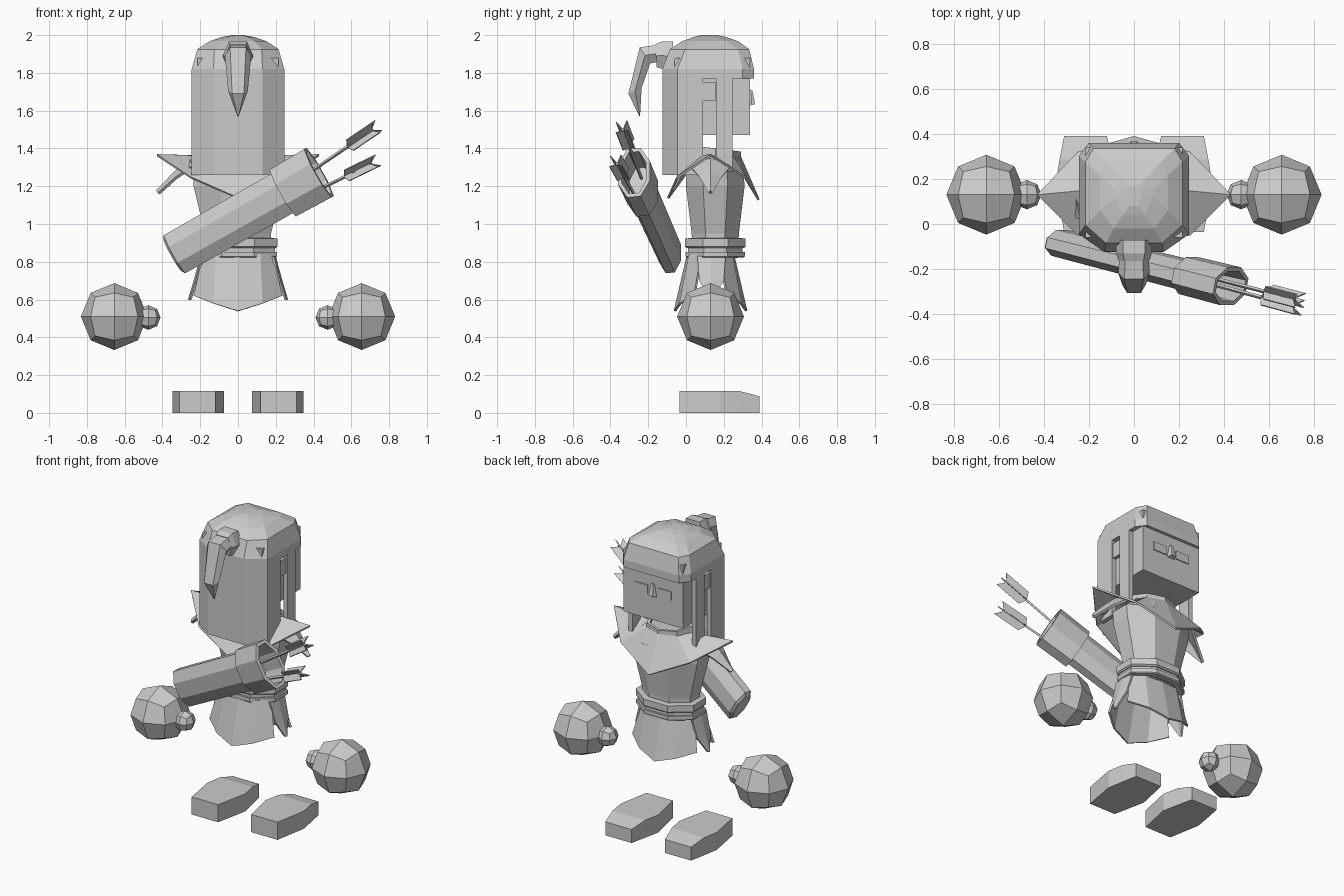
import bpy, bmesh, math
from mathutils import Vector

if "Cube" in bpy.data.objects:
    bpy.data.objects.remove(bpy.data.objects["Cube"])

grey = bpy.data.materials.new("plain_grey")
grey.use_nodes = True
GREY = (0.6, 0.6, 0.6, 1)
grey.diffuse_color = GREY
grey.node_tree.nodes["Principled BSDF"].inputs["Base Color"].default_value = GREY


def finish(name, bm, thick=0):
    bmesh.ops.recalc_face_normals(bm, faces=bm.faces)
    mesh = bpy.data.meshes.new(name)
    bm.to_mesh(mesh)
    bm.free()
    mesh.materials.append(grey)
    ob = bpy.data.objects.new(name, mesh)
    bpy.context.collection.objects.link(ob)
    if thick:
        mod = ob.modifiers.new("thickness", 'SOLIDIFY')
        mod.thickness = thick
    return ob


def loft(name, rings, caps=(True, True), closed=True, thick=0):
    """Skin a row of equal-length point rings."""
    bm = bmesh.new()
    vs = [[bm.verts.new(p) for p in r] for r in rings]
    n = len(vs[0])
    for a, b in zip(vs, vs[1:]):
        for i in range(n if closed else n - 1):
            j = (i + 1) % n
            bm.faces.new((a[i], a[j], b[j], b[i]))
    if caps[0]:
        bm.faces.new(vs[0])
    if caps[1]:
        bm.faces.new(vs[-1])
    return finish(name, bm, thick)


def box(name, x0, x1, y0, y1, z0, z1):
    ring = lambda z: [(x0, y0, z), (x1, y0, z), (x1, y1, z), (x0, y1, z)]
    return loft(name, [ring(z0), ring(z1)])


def oval(rx, ry, z, cy=0.155, n=8):
    return [(rx * math.cos((i + .5) * math.tau / n) / math.cos(math.pi / n),
             cy + ry * math.sin((i + .5) * math.tau / n) / math.cos(math.pi / n), z)
            for i in range(n)]


def ball(name, centre, r):
    bm = bmesh.new()
    bmesh.ops.create_cube(bm, size=2)
    bmesh.ops.subdivide_edges(bm, edges=bm.edges, cuts=1, use_grid_fill=True)
    for v in bm.verts:
        v.co = v.co.normalized() * r + Vector(centre)
    return finish(name, bm)


# Hands, feet and the flaps on each side
for s, side in ((1, "left"), (-1, "right")):
    ball(side + "_hand", (s * .655, .13, .51), .177)
    ball(side + "_thumb", (s * .475, .13, .505), .065)
    rows = [(-.035, .12, .31, .115), (.18, .075, .348, .115),
            (.285, .097, .33, .115), (.39, .12, .31, .088)]
    loft(side + "_foot", [[(s * a, y, 0), (s * b, y, 0), (s * b, y, h), (s * a, y, h)]
                          for y, a, b, h in rows])
    # pointed shoulder flap below the cape
    loft(side + "_shoulder_flap",
         [[(s * .24, .02, 1.31), (s * .26, .13, 1.35), (s * .24, .24, 1.31)],
          [(s * .33, .07, 1.25), (s * .345, .13, 1.27), (s * .33, .19, 1.25)],
          [(s * .425, .12, 1.165), (s * .432, .13, 1.18), (s * .425, .14, 1.165)]],
         (False, False), False, .015)
    # side skirt flap
    loft(side + "_skirt_flap",
         [[(s * .19, .06, .83), (s * .2, .13, .83), (s * .19, .21, .83)],
          [(s * .225, .07, .7), (s * .235, .13, .7), (s * .225, .2, .7)],
          [(s * .258, .12, .6), (s * .265, .13, .6), (s * .258, .14, .6)]],
         (False, False), False, .012)

# Front and back skirt panels
for s, name in ((1, "front_skirt"), (-1, "back_skirt")):
    Y = lambda d: .13 + s * d
    top = [(-.185, .05), (-.12, .115), (0, .125), (.12, .115), (.185, .05)]
    mid = [(-.235, .09, .62), (-.13, .165, .58), (0, .195, .54),
           (.13, .165, .58), (.235, .09, .62)]
    loft(name, [[(x, Y(d), .84) for x, d in top],
                [(x, Y(d), z) for x, d, z in mid]],
         (False, False), False, .012)

# Torso and belt
loft("torso", [oval(.17, .12, .82), oval(.175, .125, .95), oval(.235, .155, 1.2),
               oval(.24, .15, 1.28), oval(.15, .11, 1.36)])
loft("belt_upper", [oval(.2, .15, .872), oval(.208, .16, .88),
                    oval(.208, .16, .922), oval(.19, .14, .925)])
loft("belt_middle", [oval(.195, .145, .845), oval(.195, .145, .875)])
loft("belt_lower", [oval(.2, .15, .822), oval(.206, .157, .828), oval(.206, .157, .852)])

# Pointed cape and collar
edge = [(.43, .13, 1.37), (.25, .32, 1.25), (0, .39, 1.13), (-.25, .32, 1.25),
        (-.43, .13, 1.37), (-.25, -.05, 1.25), (0, -.1, 1.14), (.25, -.05, 1.25)]
neck = [(.16 * math.cos(i * math.pi / 4), .155 + .135 * math.sin(i * math.pi / 4), 1.36)
        for i in range(8)]
loft("cape", [neck, edge], (False, False), thick=.012)
loft("collar", [[(x, y, 1.33) for x, y, z in neck],
                [(x * .95, y, 1.40 - .12 * (y - .155)) for x, y, z in neck]],
     (False, False), thick=.02)

# Head and face
box("head", -.215, .215, -.06, .34, 1.47, 1.88)
for s, side in ((1, "left"), (-1, "right")):
    box(side + "_eye", s * .085 - .05, s * .085 + .05, .33, .346, 1.635, 1.69)
    box(side + "_ear", *sorted((s * .2, s * .238)), .09, .155, 1.65, 1.75)
    box(side + "_sidelock", *sorted((s * .215, s * .245)), .16, .245, 1.3, 1.79)
loft("nose", [[(-.03, .335, 1.625), (.03, .335, 1.625), (.015, .366, 1.635), (-.015, .366, 1.635)],
              [(-.012, .335, 1.71), (.012, .335, 1.71), (.008, .35, 1.71), (-.008, .35, 1.71)]])


# Hair cap: chamfered outline shrinking into a dome
def hair_ring(z, w, back, front, b, f):
    half = [(0, back), (b, back), (w, back + .08), (w, front - .06), (f, front), (0, front)]
    pts = half + [(-x, y) for x, y in half[-2:0:-1]]
    return [(x, y, z) for x, y in pts]


loft("hair_cap", [hair_ring(1.77, .245, -.125, .36, .13, .2),
                  hair_ring(1.82, .245, -.125, .36, .13, .2),
                  hair_ring(1.925, .215, -.085, .335, .125, .18),
                  hair_ring(1.968, .15, -.02, .275, .09, .12),
                  hair_ring(1.99, .085, .04, .21, .05, .06),
                  hair_ring(2.0, .03, .08, .17, .02, .02)])
wall = [(.245, .09), (.245, -.045), (.13, -.125), (-.13, -.125), (-.245, -.045), (-.245, .09)]
loft("hair_back", [[(x, y, z) for x, y in wall] for z in (1.26, 1.79)],
     (False, False), False, .03)


# Ponytail hanging from a knot
def tail_ring(w, outer, inner):
    (yo, zo), (yi, zi) = outer, inner
    ym, zm = (yo + yi) / 2, (zo + zi) / 2
    return [(-w * .6, yo, zo), (w * .6, yo, zo), (w, ym, zm),
            (w * .6, yi, zi), (-w * .6, yi, zi), (-w, ym, zm)]


loft("hair_knot", [tail_ring(.08, (-.07, 1.965), (-.07, 1.80)),
                   tail_ring(.08, (-.13, 1.965), (-.12, 1.82)),
                   tail_ring(.07, (-.165, 1.95), (-.155, 1.83))])
loft("ponytail", [tail_ring(.065, (-.14, 1.95), (-.14, 1.86)),
                  tail_ring(.07, (-.245, 1.935), (-.19, 1.85)),
                  tail_ring(.052, (-.305, 1.69), (-.235, 1.72)),
                  tail_ring(.004, (-.247, 1.57), (-.243, 1.575))])

# Quiver: flattened octagonal tube slung across the back
base, mouth = Vector((-.345, -.08, .835)), Vector((.425, -.275, 1.27))
axis = (mouth - base).normalized()
wide = axis.cross(Vector((0, 1, 0))).normalized()
deep = axis.cross(wide)


def tube_ring(d, a, b):
    out = []
    for i in range(8):
        t = (i + .5) * math.pi / 4
        out.append(base + axis * d + (wide * a * math.cos(t) + deep * b * math.sin(t)) * 1.06)
    return out


loft("quiver_body", [tube_ring(0, .095, .045), tube_ring(.015, .118, .06),
                     tube_ring(.72, .122, .068)])
loft("quiver_cuff", [tube_ring(.69, .118, .06), tube_ring(.69, .145, .085),
                     tube_ring(.91, .15, .088), tube_ring(.91, .128, .068),
                     tube_ring(.75, .12, .06)])

# Arrows with four swept fins each
arrows = [((.33, -.235, 1.24), (.715, -.335, 1.5)), ((.36, -.27, 1.15), (.71, -.365, 1.32))]
for k, (p, q) in enumerate(arrows, 1):
    p, q = Vector(p), Vector(q)
    d = (q - p).normalized()
    u = d.cross(Vector((0, 1, 0))).normalized()
    v = d.cross(u)
    loft(f"arrow_shaft_{k}", [[c + u * .009, c + v * .009, c - u * .009, c - v * .009]
                              for c in (p, q)])
    for j in range(4):
        t = math.pi / 4 + j * math.pi / 2
        w = u * math.cos(t) + v * math.sin(t)
        loft(f"arrow_fin_{k}_{j + 1}",
             [[q - d * .17, q - d * .145 + w * .045],
              [q - d * .01, q + d * .03 + w * .045]],
             (False, False), False, .006)
